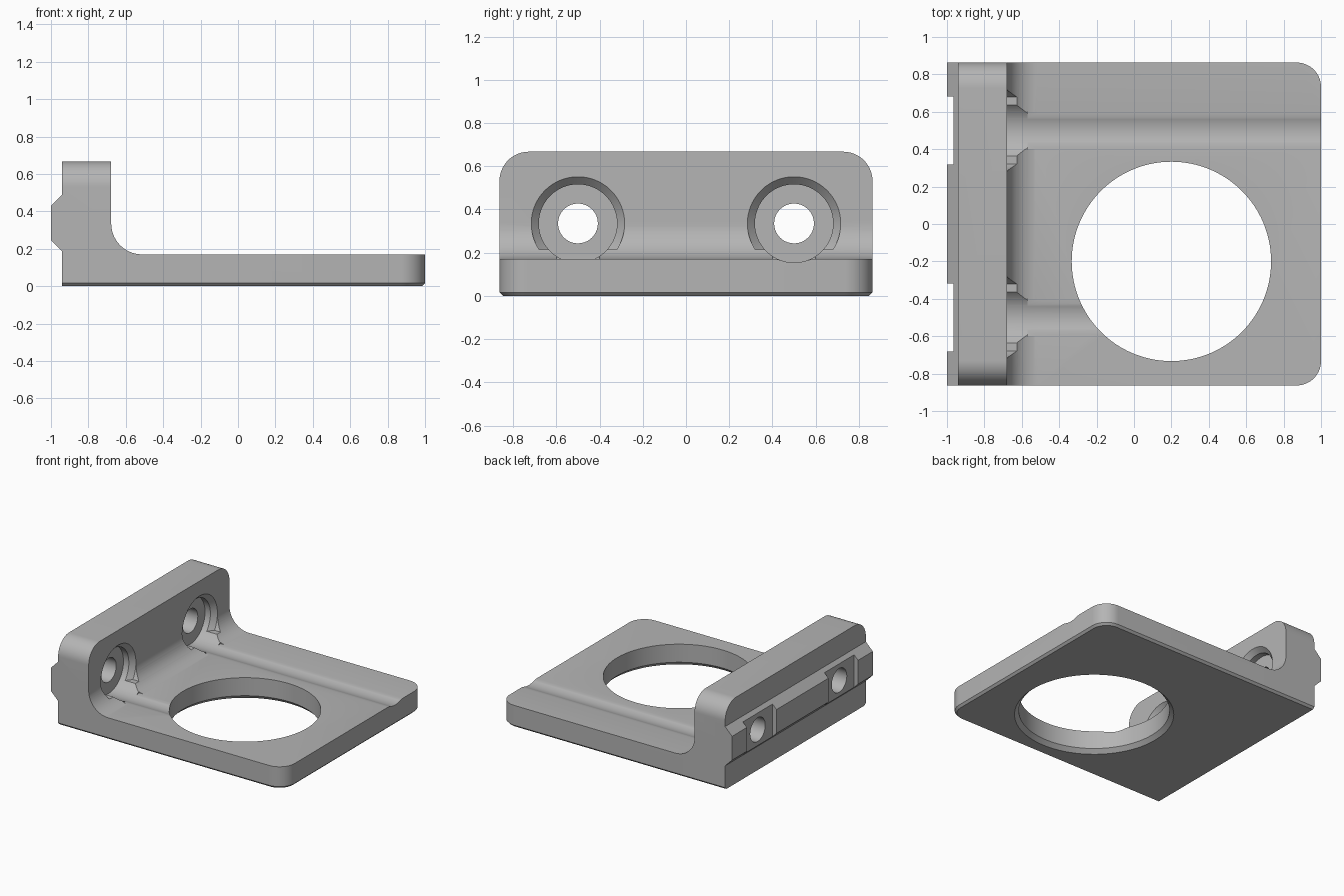
import bpy, bmesh, math
from mathutils import Vector

if "Cube" in bpy.data.objects:
    bpy.data.objects.remove(bpy.data.objects["Cube"])

HW = 0.863            # half width in y
BOLT_Z = 0.335        # bolt axis height
metal = bpy.data.materials.new("grey metal")
metal.diffuse_color = (0.46, 0.46, 0.46, 1)
metal.use_nodes = True
metal.node_tree.nodes["Principled BSDF"].inputs["Base Color"].default_value = metal.diffuse_color


def arc(cx, cy, r, a0, a1, n=14):
    return [(cx + r * math.cos(math.radians(a0 + (a1 - a0) * i / n)),
             cy + r * math.sin(math.radians(a0 + (a1 - a0) * i / n))) for i in range(n + 1)]


def loft(name, rings):
    """Closed solid skinned through rings of equal point count."""
    bm = bmesh.new()
    vs = [[bm.verts.new(p) for p in ring] for ring in rings]
    n = len(rings[0])
    for a, b in zip(vs, vs[1:]):
        for i in range(n):
            bm.faces.new((a[i], a[(i + 1) % n], b[(i + 1) % n], b[i]))
    bm.faces.new(vs[0][::-1])
    bm.faces.new(vs[-1])
    bmesh.ops.recalc_face_normals(bm, faces=bm.faces)
    me = bpy.data.meshes.new(name)
    bm.to_mesh(me)
    bm.free()
    ob = bpy.data.objects.new(name, me)
    me.materials.append(metal)
    bpy.context.collection.objects.link(ob)
    return ob


def lathe_x(name, y, z, stations):
    """Round cutter along x from (x, radius) stations."""
    return loft(name, [[(x, y + p, z + q) for p, q in arc(0, 0, r, 0, 360, 96)[:-1]]
                       for x, r in stations])


def combine(ob, cutter, op='DIFFERENCE'):
    m = ob.modifiers.new(cutter.name, 'BOOLEAN')
    m.operation, m.object, m.solver = op, cutter, 'EXACT'
    bpy.context.view_layer.objects.active = ob
    bpy.ops.object.modifier_apply(modifier=m.name)
    bpy.data.objects.remove(cutter)


# L-shaped bracket profile with inner fillet and side rail
profile = [(-0.94, 0), (1.1, 0), (1.1, 0.17)] + arc(-0.513, 0.335, 0.165, 270, 180) + \
          [(-0.678, 0.667), (-0.94, 0.667), (-0.94, 0.49), (-1, 0.43), (-1, 0.245), (-0.94, 0.185)]
bracket = loft("angle_bracket", [[(x, y, z) for x, z in profile] for y in (-1, 1)])


# Plan outline: rounded far corners, chamfered underside
def plan(inset, z):
    x, y, r = 1 - inset, HW - inset, 0.13 - inset
    pts = [(-1.2, -y)] + arc(x - r, r - y, r, -90, 0) + arc(x - r, y - r, r, 0, 90) + [(-1.2, y)]
    return [(px, py, z) for px, py in pts]


combine(bracket, loft("plan_outline", [plan(0.03, -0.014), plan(0, 0.016), plan(0, 1)]), 'INTERSECT')

# Wall outline: rounded top corners
R = 0.135
wall = [(-HW - 0.1, -0.1), (HW + 0.1, -0.1), (HW + 0.1, 0.3), (HW, 0.3)] + \
    arc(HW - R, 0.667 - R, R, 0, 90) + arc(R - HW, 0.667 - R, R, 90, 180) + \
    [(-HW, 0.3), (-HW - 0.1, 0.3)]
combine(bracket, loft("wall_outline", [[(x, y, z) for y, z in wall] for x in (-1.2, 1.2)]), 'INTERSECT')

# Large opening with chamfered lower rim
opening = [[(x, y, z) for x, y in arc(0.2, -0.2, r, 0, 360, 128)[:-1]]
           for r, z in ((0.583, -0.02), (0.533, 0.03), (0.533, 0.5))]
combine(bracket, loft("opening", opening))

for y, x_end in ((-0.5, 0.2), (0.5, 1.2)):
    # Notch across the rail
    notch = [(y - 0.182, 0.1), (y + 0.182, 0.1), (y + 0.182, 0.6), (y - 0.182, 0.6)]
    combine(bracket, loft("rail_notch", [[(x, p, q) for p, q in notch] for x in (-1.2, -0.966)]))
    # Bolt hole
    combine(bracket, lathe_x("bolt_hole", y, BOLT_Z, ((-1.2, 0.092), (-0.5, 0.092))))
    # Counterbore running out along the plate
    combine(bracket, lathe_x("counterbore", y, BOLT_Z, ((-0.76, 0.181), (x_end, 0.181))))
    # Flared rim on the upper part of the counterbore
    rim = lathe_x("rim", y, BOLT_Z, ((-0.715, 0.18), (-0.678, 0.216), (-0.6, 0.216)))
    bm = bmesh.new()
    bm.from_mesh(rim.data)
    cut = bmesh.ops.bisect_plane(bm, geom=bm.verts[:] + bm.edges[:] + bm.faces[:],
                                 plane_co=Vector((0, 0, 0.215)), plane_no=Vector((0, 0, 1)),
                                 clear_inner=True)
    bmesh.ops.holes_fill(bm, edges=[e for e in bm.edges if e.is_boundary])
    bmesh.ops.recalc_face_normals(bm, faces=bm.faces)
    bm.to_mesh(rim.data)
    bm.free()
    combine(bracket, rim)
    # Softened groove shoulders on the plate
    groove = [(-0.1, 0.171), (-0.07, 0.167), (-0.03, 0.157), (0, 0.154), (0.03, 0.157),
              (0.07, 0.167), (0.1, 0.171), (0.1, 0.2), (-0.1, 0.2)]
    combine(bracket, loft("groove", [[(x, y + p, q) for p, q in groove] for x in (-0.57, x_end)]))

# Smooth the curved surfaces, keep hard edges
bpy.ops.object.select_all(action='DESELECT')
bracket.select_set(True)
bpy.context.view_layer.objects.active = bracket
bpy.ops.object.shade_smooth_by_angle(angle=math.radians(25))
